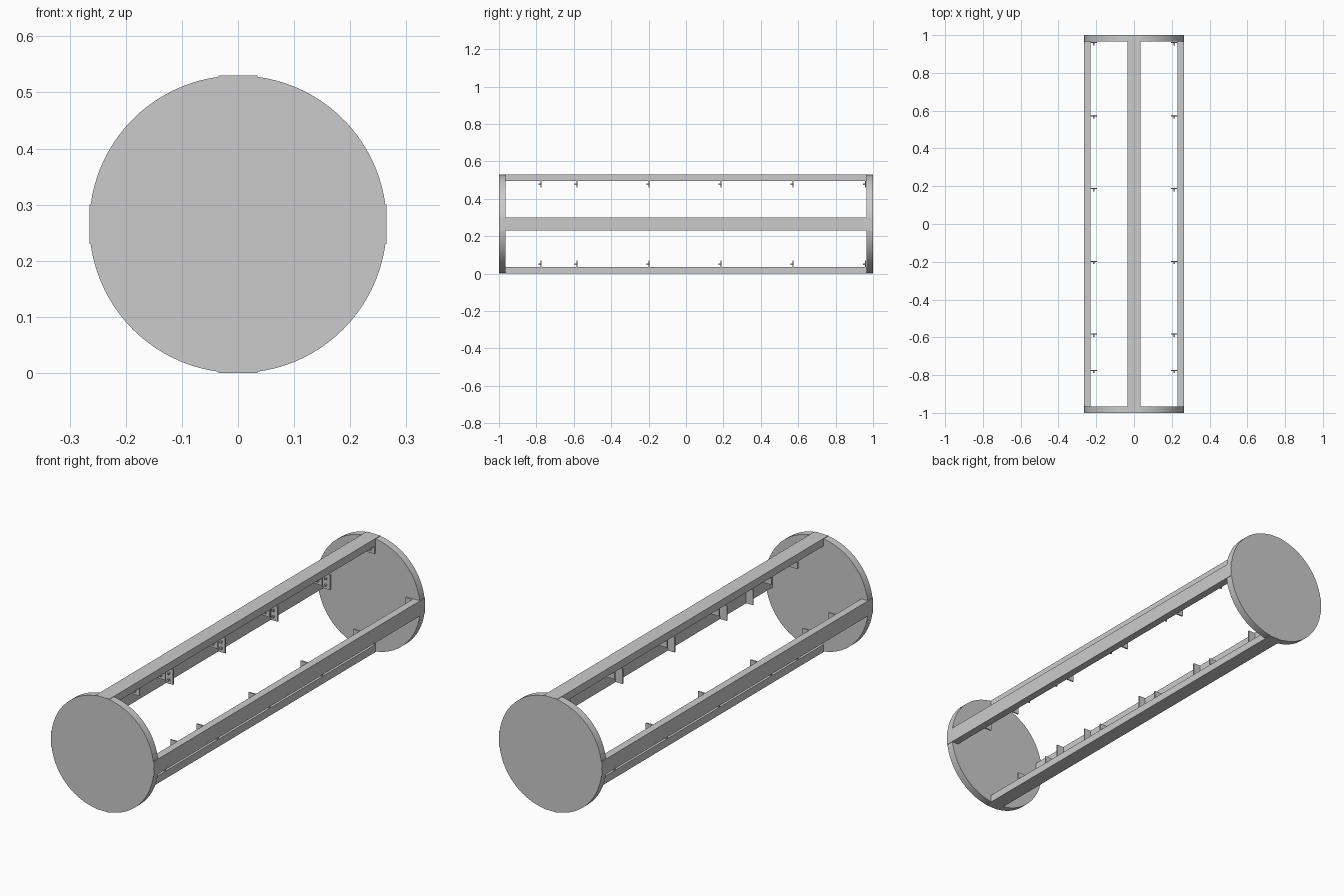
import bpy
import math
from mathutils import Matrix, Vector

if "Cube" in bpy.data.objects:
    bpy.data.objects.remove(bpy.data.objects["Cube"])

RADIUS = 0.265
RAIL_W, RAIL_T = 0.07, 0.035
DISC_T = 0.035
STATIONS = [-0.775, -0.583, -0.198, 0.187, 0.573, 0.96]

grey = bpy.data.materials.new("plain_grey")
grey.use_nodes = True
grey.diffuse_color = (0.6, 0.6, 0.6, 1)
grey.node_tree.nodes["Principled BSDF"].inputs["Base Color"].default_value = (0.6, 0.6, 0.6, 1)


def finish(name):
    obj = bpy.context.object
    obj.name = name
    obj.data.materials.append(grey)
    return obj


def box(name, centre, size, turn):
    """Box laid out for the top rail, then turned about the long axis."""
    bpy.ops.mesh.primitive_cube_add(size=1)
    obj = finish(name)
    spin = Matrix.Rotation(turn, 4, 'Y')
    place = Matrix.Translation((0, 0, RADIUS)) @ spin @ Matrix.Translation(Vector(centre))
    obj.data.transform(place @ Matrix.Diagonal((*size, 1)))
    return obj


# End discs
for name, side in (("front_disc", -1), ("back_disc", 1)):
    bpy.ops.mesh.primitive_cylinder_add(
        vertices=96, radius=RADIUS, depth=DISC_T,
        location=(0, side * (1 - DISC_T / 2), RADIUS), rotation=(math.pi / 2, 0, 0))
    finish(name)
    bpy.ops.object.shade_smooth_by_angle()

# Four rails, each with a row of bracket plates on its inner face
inner = RADIUS - RAIL_T
for i, side in enumerate(("top", "left", "bottom", "right")):
    turn = i * math.pi / 2
    box(side + "_rail", (0, 0, RADIUS - RAIL_T / 2), (RAIL_W, 1.999, RAIL_T), turn)
    for n, y in enumerate(STATIONS, 1):
        box(f"{side}_bracket_{n}", (0, y, inner - RAIL_T / 2),
            (RAIL_W, 0.006, RAIL_T), turn)
        # Pair of small pegs on the front of each plate
        for x in (-0.015, 0.015):
            box(f"{side}_peg_{n}", (x, y - 0.008, inner - 0.016),
                (0.008, 0.012, 0.008), turn)
